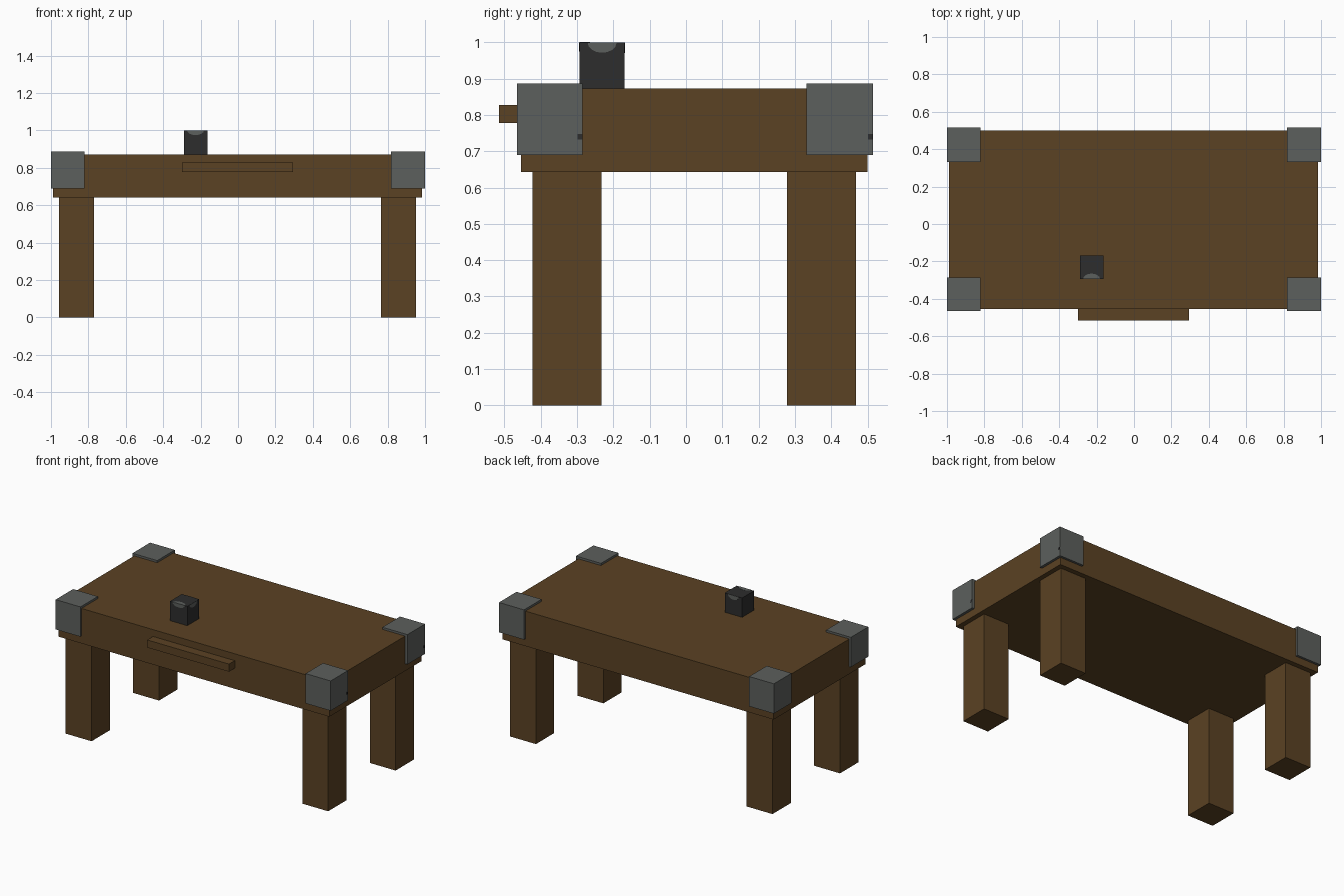
import bpy
import bmesh
import math
from mathutils import Matrix, Vector

cube = bpy.data.objects.get("Cube")
if cube:
    bpy.data.objects.remove(cube, do_unlink=True)


def material(name, rgb):
    mat = bpy.data.materials.new(name)
    mat.use_nodes = True
    mat.diffuse_color = (*rgb, 1)
    mat.node_tree.nodes["Principled BSDF"].inputs["Base Color"].default_value = (*rgb, 1)
    return mat


wood = material("brown wood", (0.104, 0.054, 0.017))
metal = material("grey metal", (0.107, 0.115, 0.109))
black = material("dark charcoal", (0.026, 0.026, 0.026))


def finish(name, bm, mat):
    mesh = bpy.data.meshes.new(name)
    bm.to_mesh(mesh)
    bm.free()
    mesh.materials.append(mat)
    obj = bpy.data.objects.new(name, mesh)
    bpy.context.collection.objects.link(obj)
    return obj


def box(name, xs, ys, zs, mat):
    """Box between the given limits on each axis."""
    low, high = Vector((xs[0], ys[0], zs[0])), Vector((xs[1], ys[1], zs[1]))
    bm = bmesh.new()
    bmesh.ops.create_cube(bm, size=1)
    bmesh.ops.scale(bm, vec=high - low, verts=bm.verts)
    bmesh.ops.translate(bm, vec=(low + high) / 2, verts=bm.verts)
    return finish(name, bm, mat)


def half_disc(name, centre, across, inward, width, depth):
    """Thin half-oval plate lying on a face, its straight side on the edge."""
    across, inward = Vector(across), Vector(inward)
    lift = across.cross(inward) * 0.001
    bm = bmesh.new()
    verts = []
    for i in range(9):
        a = math.pi * i / 8
        p = Vector(centre) + across * width * math.cos(a) + inward * depth * math.sin(a)
        verts.append(bm.verts.new(p))
    face = bm.faces.new(verts)
    new = bmesh.ops.extrude_face_region(bm, geom=[face])["geom"]
    bmesh.ops.translate(bm, vec=lift, verts=[v for v in new if isinstance(v, bmesh.types.BMVert)])
    bmesh.ops.recalc_face_normals(bm, faces=bm.faces)
    return finish(name, bm, metal)


# Thick top and front handle
box("table_top", (-0.988, 0.983), (-0.455, 0.50), (0.642, 0.872), wood)
box("front_handle", (-0.30, 0.295), (-0.515, -0.45), (0.777, 0.827), wood)

# Legs and corner caps
for side, leg_x, cap_x in (("right", (-0.957, -0.769), (-1, -0.82)),
                           ("left", (0.764, 0.952), (0.818, 1))):
    for end, leg_y, cap_y in (("front", (-0.423, -0.233), (-0.466, -0.285)),
                              ("back", (0.278, 0.468), (0.332, 0.515))):
        box(f"{end}_{side}_leg", leg_x, leg_y, (0, 0.65), wood)
        box(f"{end}_{side}_corner_cap", cap_x, cap_y, (0.69, 0.886), metal)
        # Small dark nick beside the rear edge of each left cap
        if side == "left":
            box(f"{end}_cap_nick", (0.995, 1.001), (cap_y[1] - 0.014, cap_y[1]),
                (0.732, 0.748), black)

# Small dark block on the top
x0, x1, y0, y1, top = -0.29, -0.164, -0.293, -0.169, 0.999
box("small_block", (x0, x1), (y0, y1), (0.87, top), black)

# Grey half-oval marks along the block's upper edges
cx, cy = (x0 + x1) / 2, (y0 + y1) / 2
half_disc("front_mark", (cx, y0, top), (-1, 0, 0), (0, 0, -1), 0.045, 0.024)
half_disc("back_mark", (cx, y1, top), (1, 0, 0), (0, 0, -1), 0.04, 0.028)
half_disc("left_mark", (x1, cy, top), (0, -1, 0), (0, 0, -1), 0.04, 0.028)
half_disc("top_mark", (cx, y0, top), (1, 0, 0), (0, 1, 0), 0.045, 0.028)
